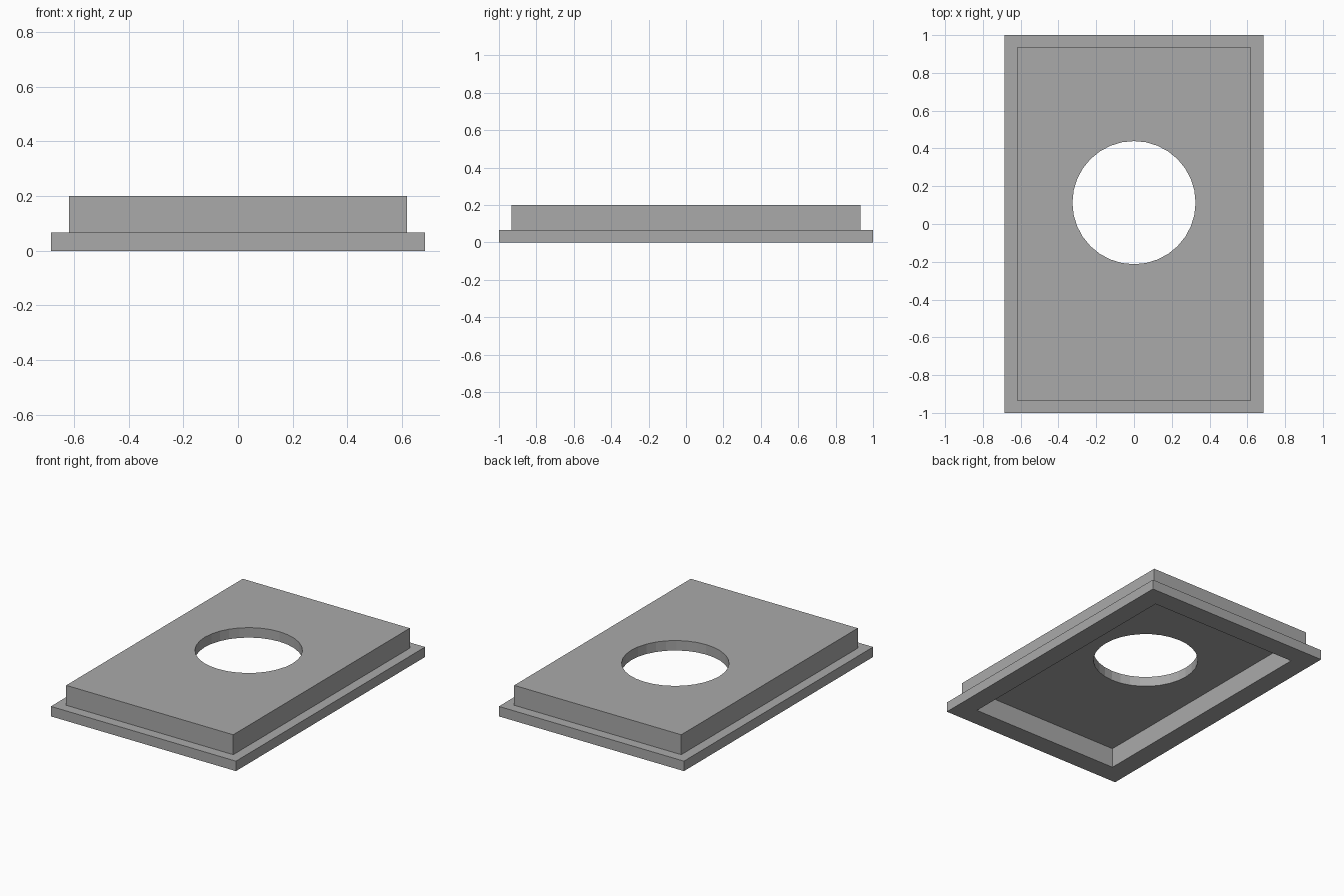
import bpy
import bmesh
from mathutils import Matrix

cube = bpy.data.objects.get("Cube")
if cube:
    bpy.data.objects.remove(cube, do_unlink=True)

# Single flat grey
grey = bpy.data.materials.new("plain_grey")
grey.use_nodes = True
colour = (0.4, 0.4, 0.4, 1)
grey.diffuse_color = colour
grey.node_tree.nodes["Principled BSDF"].inputs["Base Color"].default_value = colour

HALF_X, HALF_Y, HEIGHT = 0.685, 1.0, 0.2
WALL = HEIGHT / 3
HOLE_RADIUS, HOLE_Y = 0.326, 0.113


def make_object(name, bm):
    bmesh.ops.recalc_face_normals(bm, faces=bm.faces)
    mesh = bpy.data.meshes.new(name)
    bm.to_mesh(mesh)
    bm.free()
    mesh.materials.append(grey)
    obj = bpy.data.objects.new(name, mesh)
    bpy.context.collection.objects.link(obj)
    return obj


def rectangle(bm, inset, z):
    x, y = HALF_X - inset, HALF_Y - inset
    return [bm.verts.new((sx * x, sy * y, z))
            for sx, sy in ((-1, -1), (1, -1), (1, 1), (-1, 1))]


# Hollow flanged cover: (inset, height) steps from the inner ceiling to the top
bm = bmesh.new()
steps = [(2 * WALL, 2 * WALL), (2 * WALL, 0), (0, 0),
         (0, WALL), (WALL, WALL), (WALL, HEIGHT)]
rings = [rectangle(bm, inset, z) for inset, z in steps]
for a, b in zip(rings, rings[1:]):
    for i in range(4):
        j = (i + 1) % 4
        bm.faces.new((a[i], a[j], b[j], b[i]))
bm.faces.new(rings[0])
bm.faces.new(rings[-1])
cover = make_object("flanged_cover", bm)

# Round opening through the top plate
bm = bmesh.new()
bmesh.ops.create_cone(bm, cap_ends=True, segments=32, radius1=HOLE_RADIUS,
                      radius2=HOLE_RADIUS, depth=1,
                      matrix=Matrix.Translation((0, HOLE_Y, HEIGHT)))
cutter = make_object("hole_cutter", bm)
cutter.hide_render = True

cut = cover.modifiers.new("round_opening", 'BOOLEAN')
cut.operation = 'DIFFERENCE'
cut.solver = 'EXACT'
cut.object = cutter
bpy.context.view_layer.objects.active = cover
bpy.ops.object.modifier_apply(modifier=cut.name)
bpy.data.objects.remove(cutter, do_unlink=True)
